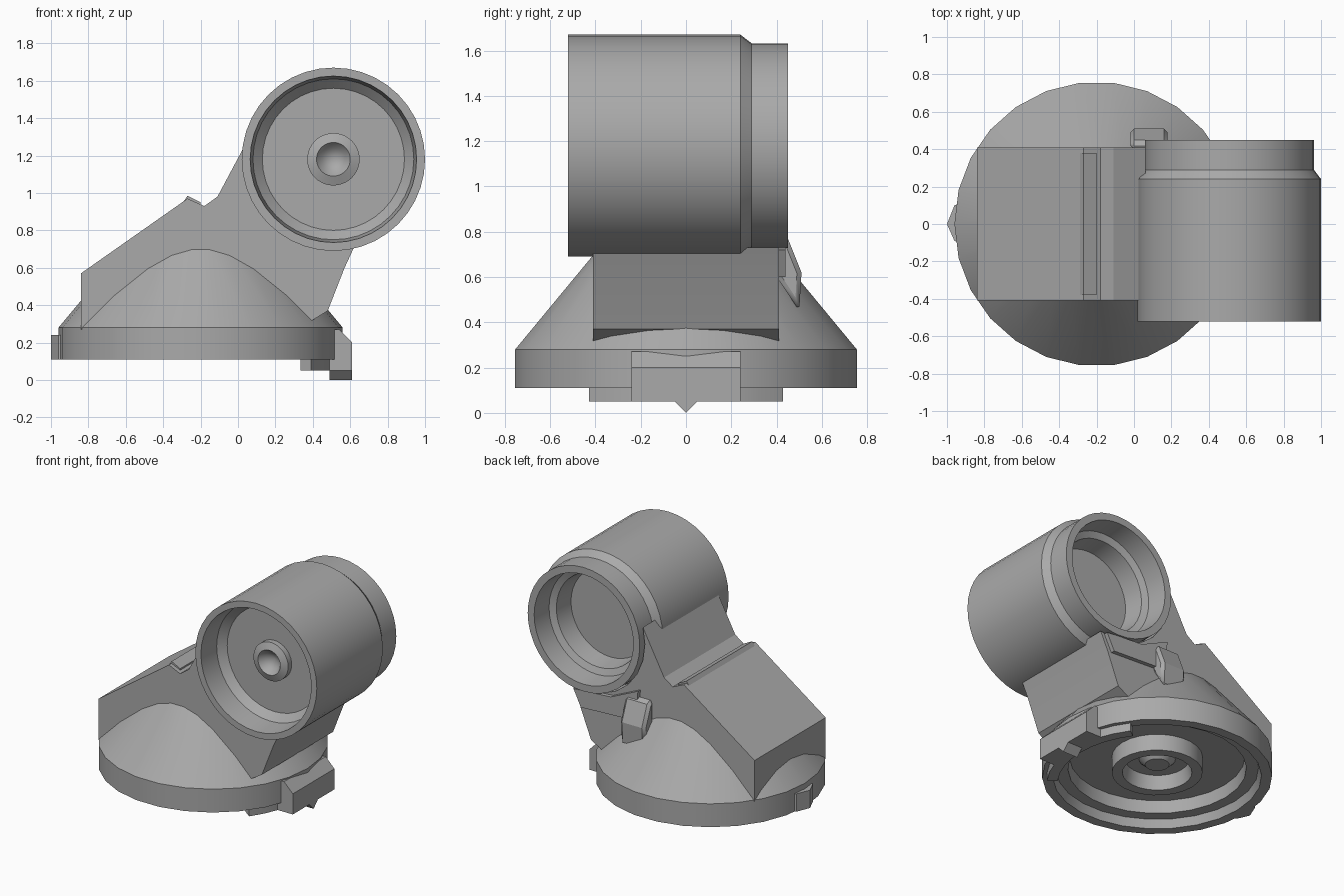
import bpy
import bmesh
from math import cos, sin, pi, radians
from mathutils import Vector

if "Cube" in bpy.data.objects:
    bpy.data.objects.remove(bpy.data.objects["Cube"])

grey = bpy.data.materials.new("plain grey")
grey.use_nodes = True
grey.diffuse_color = (0.4, 0.4, 0.4, 1)
grey.node_tree.nodes["Principled BSDF"].inputs["Base Color"].default_value = (0.4, 0.4, 0.4, 1)


def finish(name, bm, location=(0, 0, 0), angle=30):
    bmesh.ops.remove_doubles(bm, verts=bm.verts, dist=0.0005)
    bmesh.ops.recalc_face_normals(bm, faces=bm.faces)
    mesh = bpy.data.meshes.new(name)
    bm.to_mesh(mesh)
    bm.free()
    mesh.materials.append(grey)
    obj = bpy.data.objects.new(name, mesh)
    bpy.context.collection.objects.link(obj)
    obj.location = location
    bpy.ops.object.select_all(action="DESELECT")
    obj.select_set(True)
    bpy.context.view_layer.objects.active = obj
    bpy.ops.object.shade_smooth_by_angle(angle=radians(angle))
    return obj


def lathe(name, profile, location, steps, along_y=False):
    """Spin (radius, height) points around z, or around y."""
    bm = bmesh.new()
    verts = [bm.verts.new((r, 0, h)) for r, h in profile]
    edges = [bm.edges.new(pair) for pair in zip(verts, verts[1:])]
    bmesh.ops.spin(bm, geom=verts + edges, cent=(0, 0, 0), axis=(0, 0, 1),
                   angle=2 * pi, steps=steps)
    obj = finish(name, bm, location)
    if along_y:
        obj.rotation_euler.x = -pi / 2
    return obj


def prism(name, points, direction, bevel=0):
    bm = bmesh.new()
    face = bm.faces.new([bm.verts.new(p) for p in points])
    out = bmesh.ops.extrude_face_region(bm, geom=[face], use_keep_orig=True)
    moved = [v for v in out["geom"] if isinstance(v, bmesh.types.BMVert)]
    bmesh.ops.translate(bm, verts=moved, vec=Vector(direction))
    obj = finish(name, bm, angle=20)
    if bevel:
        mod = obj.modifiers.new("Bevel", "BEVEL")
        mod.width = bevel
        mod.segments = 1
        mod.limit_method = "ANGLE"
        mod.angle_limit = radians(50)
    return obj


# Conical base with a stepped hollow and a central socket underneath
BASE_X = -0.2
lathe("base", [(0, 0.7), (0.41, 0.7), (0.76, 0.28), (0.76, 0.11), (0.69, 0.11),
               (0.67, 0.17), (0.59, 0.17), (0.58, 0.26), (0.3, 0.26), (0.3, 0.14),
               (0.23, 0.14), (0.21, 0.24), (0.12, 0.24), (0.08, 0.2), (0, 0.2)],
      (BASE_X, 0, 0), 26)

# Barrel: cupped front with a hub, narrower collar and stepped bore at the back
BARREL = (0.51, 0, 1.18)
lathe("barrel", [(0, -0.3), (0.06, -0.33), (0.09, -0.37), (0.14, -0.35), (0.14, -0.31),
                 (0.38, -0.31), (0.43, -0.36), (0.445, -0.52), (0.49, -0.52),
                 (0.49, 0.24), (0.452, 0.29), (0.452, 0.45), (0.4, 0.45),
                 (0.385, 0.3), (0.34, 0.28), (0.32, 0.14), (0, 0.14)],
      BARREL, 40, along_y=True)

# Sloping body that cradles the barrel
cradle = [(BARREL[0] + 0.465 * cos(radians(a)), BARREL[2] + 0.465 * sin(radians(a)))
          for a in range(165, 291, 15)]
outline = [(-0.84, 0.27), (-0.84, 0.57), (-0.27, 0.97), (-0.18, 0.93), (-0.11, 0.98)]
outline += cradle + [(0.57, 0.6), (0.48, 0.37), (0.35, 0.29)]
prism("body", [(x, -0.41, z) for x, z in outline], (0, 0.82, 0))

# Raised lip across the top of the slope
prism("slope_lip", [(-0.3, -0.38, 0.94), (-0.27, -0.38, 0.985), (-0.2, -0.38, 0.95),
                    (-0.2, -0.38, 0.9)], (0, 0.76, 0))

# Rear web under the collar
web = [(0.08, 0.84), (0.3, 0.74), (0.6, 0.72), (0.54, 0.6), (0.1, 0.62)]
prism("rear_web", [(x, 0.4, z) for x, z in web], (0, 0.04, 0))

# Slanted gusset on the back of the body
prism("rear_gusset", [(-0.02, 0.4, 0.8), (-0.02, 0.45, 0.77), (-0.02, 0.51, 0.62),
                      (-0.02, 0.5, 0.45), (-0.02, 0.4, 0.6)], (0.2, 0, 0), 0.02)

# Curved catch hanging below the rim
sweep = [radians(a) for a in range(-36, 37, 9)]
arc = [(BASE_X + 0.73 * cos(a), 0.73 * sin(a), 0.05) for a in sweep]
arc += [(BASE_X + 0.66 * cos(a), 0.66 * sin(a), 0.05) for a in reversed(sweep)]
prism("catch_lip", arc, (0, 0, 0.07))

# Catch block on the rim with a pointed stop
prism("catch_block", [(0.42, -0.24, 0.27), (0.54, -0.24, 0.27), (0.61, -0.24, 0.2),
                      (0.61, -0.24, 0.05), (0.48, -0.24, 0.05)], (0, 0.48, 0))
prism("catch_point", [(0.49, -0.05, 0.05), (0.49, 0.05, 0.05), (0.49, 0, 0)], (0.12, 0, 0))

# Small pointed latch on the opposite side of the rim
prism("latch", [(-0.9, -0.11, 0.11), (-0.96, -0.09, 0.11), (-1, 0, 0.11),
                (-0.96, 0.1, 0.11), (-0.9, 0.12, 0.11)], (0, 0, 0.13))
